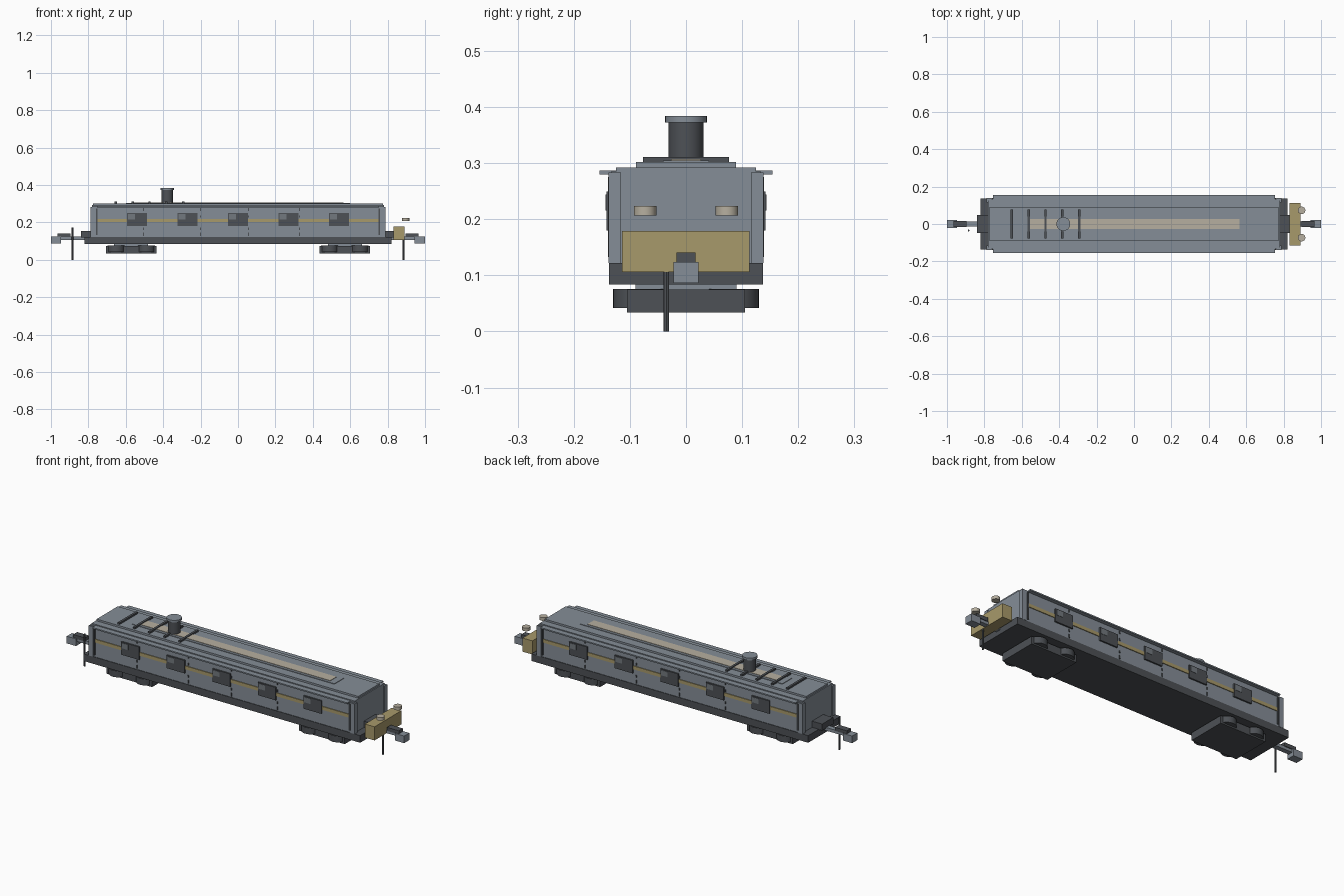
import bpy, bmesh
from mathutils import Matrix, Vector

if "Cube" in bpy.data.objects:
    bpy.data.objects.remove(bpy.data.objects["Cube"])


def material(name, rgb):
    m = bpy.data.materials.new(name)
    m.diffuse_color = (*rgb, 1)
    m.use_nodes = True
    m.node_tree.nodes["Principled BSDF"].inputs["Base Color"].default_value = m.diffuse_color
    return m


GREY = material("light grey", (0.235, 0.27, 0.31))
DARK = material("dark grey", (0.075, 0.082, 0.092))
GLASS = material("window grey", (0.17, 0.19, 0.21))
GOLD = material("dull gold", (0.39, 0.32, 0.145))
CREAM = material("cream", (0.47, 0.43, 0.35))


def finish(name, bm, mat, smooth=False):
    me = bpy.data.meshes.new(name)
    bm.to_mesh(me)
    bm.free()
    me.materials.append(mat)
    ob = bpy.data.objects.new(name, me)
    bpy.context.collection.objects.link(ob)
    if smooth:
        bpy.ops.object.select_all(action='DESELECT')
        ob.select_set(True)
        bpy.context.view_layer.objects.active = ob
        bpy.ops.object.shade_smooth_by_angle()
    return ob


def boxes(name, mat, items):
    """Each item is (x0, x1, y0, y1, z0, z1)."""
    bm = bmesh.new()
    for x0, x1, y0, y1, z0, z1 in items:
        c = Vector(((x0 + x1) / 2, (y0 + y1) / 2, (z0 + z1) / 2))
        s = Matrix.Diagonal((x1 - x0, y1 - y0, z1 - z0, 1))
        bmesh.ops.create_cube(bm, size=1, matrix=Matrix.Translation(c) @ s)
    return finish(name, bm, mat)


def cylinders(name, mat, centres, r, z0, z1, sides=32):
    bm = bmesh.new()
    for x, y in centres:
        bmesh.ops.create_cone(bm, cap_ends=True, segments=sides, radius1=r, radius2=r,
                              depth=z1 - z0, matrix=Matrix.Translation((x, y, (z0 + z1) / 2)))
    return finish(name, bm, mat, True)


def both_sides(items):
    """Copies boxes to the far side by a half turn about z."""
    return items + [(-x1, -x0, -y1, -y0, z0, z1) for x0, x1, y0, y1, z0, z1 in items]


def both_ends(items):
    return items + [(-x1, -x0, y0, y1, z0, z1) for x0, x1, y0, y1, z0, z1 in items]


# Chassis and body shell
boxes("chassis", DARK, [(-0.82, 0.82, -0.137, 0.137, 0.084, 0.122)])
boxes("body", GREY, [(-0.78, 0.78, -0.134, 0.134, 0.122, 0.285)])
boxes("corner_posts", GREY, both_ends([(0.762, 0.788, y - 0.011, y + 0.011, 0.122, 0.283)
                                       for y in (-0.127, 0.127)]))

# Stepped roof with eaves
boxes("roof_lower", GREY, [(-0.78, 0.78, -0.125, 0.125, 0.285, 0.292)])
boxes("roof_upper", GREY, [(-0.775, 0.775, -0.089, 0.089, 0.292, 0.302)])
boxes("eaves", GREY, both_sides([(-0.755, 0.755, -0.154, -0.125, 0.28, 0.287)]))
boxes("roof_plate", GREY, [(-0.6, 0.6, -0.041, 0.041, 0.302, 0.305)])
boxes("roof_strip", CREAM, [(-0.56, 0.565, -0.027, 0.027, 0.304, 0.307)])
boxes("roof_ribs", DARK, [(-0.653 + 0.09 * i - 0.006, -0.653 + 0.09 * i + 0.006,
                           -0.077, 0.077, 0.302, 0.311) for i in range(5)])

# Chimney
cylinders("chimney_pipe", DARK, [(-0.378, 0)], 0.031, 0.3, 0.374)
cylinders("chimney_cap", GREY, [(-0.378, 0)], 0.037, 0.372, 0.384)

# Side stripe, seams and end strips
boxes("side_stripe", GOLD, both_sides([(-0.755, 0.755, -0.138, -0.13, 0.201, 0.219)]))
boxes("panel_seams", DARK, both_sides(
    [(x - 0.003, x + 0.003, -0.1375, -0.13, z, z + h)
     for x in (-0.505, -0.2, 0.056, 0.328)
     for z, h in ((0.128, 0.018), (0.16, 0.012), (0.225, 0.012), (0.262, 0.014))]))
boxes("end_strips", DARK, both_sides([(x - 0.004, x + 0.004, -0.139, -0.13, 0.133, 0.275)
                                      for x in (-0.756, 0.756)]))

# Windows with a small pane in the upper corner
columns = [-0.54 + 0.27 * i for i in range(5)]
boxes("windows", DARK, both_sides([(x - 0.053, x + 0.053, -0.142, -0.13, 0.18, 0.249)
                                   for x in columns]))
boxes("window_panes", GLASS, both_sides([(x - 0.047, x - 0.01, -0.1435, -0.14, 0.216, 0.244)
                                         for x in columns]))

# Bogies with round axle boxes
boxes("bogie_frames", DARK, both_ends([(0.436, 0.706, -0.105, 0.105, 0.034, 0.075)]))
cylinders("axle_boxes", DARK, [(s * x, y) for s in (-1, 1) for x in (0.49, 0.652)
                               for y in (-0.085, 0.085)], 0.045, 0.042, 0.076)
boxes("bogie_bolsters", GREY, both_ends([(0.48, 0.662, -0.09, 0.09, 0.074, 0.085)]))

# Couplers and gangway blocks at both ends
boxes("gangway_blocks", DARK, both_ends([(0.78, 0.84, -0.047, 0.047, 0.12, 0.155)]))
boxes("coupler_shanks", GREY, both_ends([(0.82, 0.95, -0.013, 0.013, 0.107, 0.124)]))
boxes("coupler_locks", DARK, both_ends([(0.895, 0.965, -0.017, 0.017, 0.122, 0.141)]))
boxes("coupler_heads", GREY, both_ends([(0.945, 1.0, -0.022, 0.022, 0.086, 0.124)]))
cylinders("coupler_pins", DARK, [(-0.884, -0.035), (0.884, -0.035)], 0.005, 0, 0.172, 12)

# Headstock box and lamps at one end
boxes("headstock_box", GOLD, [(0.832, 0.889, -0.114, 0.113, 0.106, 0.179)])
cylinders("lamps", CREAM, [(0.896, -0.073), (0.896, 0.073)], 0.02, 0.207, 0.224)
